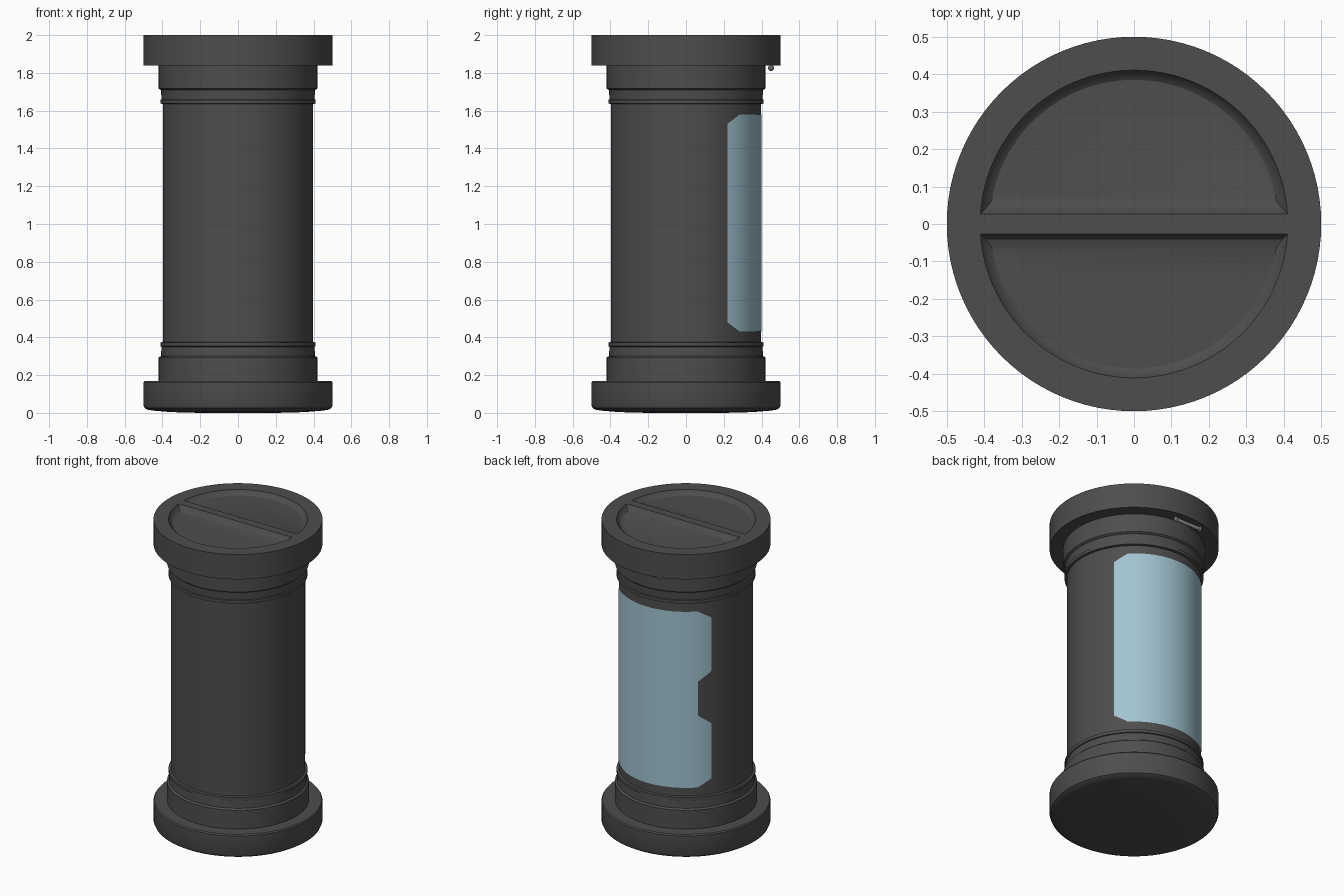
import bpy, bmesh
from math import sin, cos, pi, radians, asin, sqrt

if "Cube" in bpy.data.objects:
    bpy.data.objects.remove(bpy.data.objects["Cube"])

SEG = 96


def material(name, rgb):
    m = bpy.data.materials.new(name)
    m.diffuse_color = (*rgb, 1)
    m.use_nodes = True
    m.node_tree.nodes["Principled BSDF"].inputs["Base Color"].default_value = m.diffuse_color
    return m


charcoal = material("charcoal", (0.075, 0.075, 0.075))
blue = material("pale_blue", (0.36, 0.55, 0.64))
steel = material("steel", (0.3, 0.3, 0.3))


def finish(bm, name, mat=None, angle=30):
    bmesh.ops.recalc_face_normals(bm, faces=bm.faces)
    me = bpy.data.meshes.new(name)
    bm.to_mesh(me)
    bm.free()
    ob = bpy.data.objects.new(name, me)
    bpy.context.collection.objects.link(ob)
    if mat:
        me.materials.append(mat)
    smooth(ob, angle)
    return ob


def smooth(ob, angle=30):
    bpy.ops.object.select_all(action='DESELECT')
    ob.select_set(True)
    bpy.context.view_layer.objects.active = ob
    bpy.ops.object.shade_smooth_by_angle(angle=radians(angle))


def loft(loops, name, mat=None):
    """Skin a stack of closed loops and cap both ends."""
    bm = bmesh.new()
    rings = [[bm.verts.new(p) for p in loop] for loop in loops]
    n = len(rings[0])
    for a, b in zip(rings, rings[1:]):
        for i in range(n):
            j = (i + 1) % n
            bm.faces.new((a[i], a[j], b[j], b[i]))
    bm.faces.new(rings[0])
    bm.faces.new(rings[-1])
    return finish(bm, name, mat)


def lathe(profile, name, mat=charcoal):
    return loft([[(r * cos(2 * pi * i / SEG), r * sin(2 * pi * i / SEG), z)
                  for i in range(SEG)] for r, z in profile], name, mat)


# Tube body
lathe([(0.398, 0.3), (0.398, 1.7)], "tube_body")

# Stepped collars at both ends, mirrored about z = 1
collar = [(0.42, 0.165), (0.42, 0.292), (0.414, 0.298), (0.408, 0.30),
          (0.405, 0.35), (0.411, 0.353), (0.411, 0.372), (0.397, 0.376)]
lathe(collar, "lower_collar")
lathe([(r, 2.01 - z) for r, z in collar], "upper_collar")

# Base cap with a rounded, slightly domed underside
lathe([(0.2, 0.0), (0.35, 0.004), (0.45, 0.012), (0.48, 0.017), (0.494, 0.026),
       (0.5, 0.04), (0.5, 0.162), (0.494, 0.17)], "base_cap")

# Lid, with two half-round pockets that leave a grip bar across the middle
lid = lathe([(0.5, 1.838), (0.5, 2.0)], "lid")


def half_round(r, y0, z, side, n=48):
    a0 = asin(y0 / r)
    return [(r * cos(a0 + (pi - 2 * a0) * i / n),
             side * r * sin(a0 + (pi - 2 * a0) * i / n), z) for i in range(n + 1)]


for side in (1, -1):
    cutter = loft([half_round(r, y, z, side) for r, y, z in (
        (0.416, 0.022, 2.01), (0.410, 0.028, 1.998), (0.398, 0.042, 1.98),
        (0.385, 0.062, 1.972))], "pocket_cutter")
    cutter.hide_render = True
    mod = lid.modifiers.new("pocket", 'BOOLEAN')
    mod.operation = 'DIFFERENCE'
    mod.solver = 'EXACT'
    mod.object = cutter
    bpy.context.view_layer.objects.active = lid
    bpy.ops.object.modifier_apply(modifier=mod.name)
    bpy.data.objects.remove(cutter)
smooth(lid, 35)

# Wrapped label on the back: clipped corners, notch in the left edge
bm = bmesh.new()
R, A0, A1, CLIP = 0.401, 33, 147, 12
columns = []
for a in range(A0, A1 + 1):
    cut = 0.05 * max(0, A0 + CLIP - a, a - A1 + CLIP) / CLIP
    flare = 0.06 * max(0, a - A1 + CLIP) / CLIP
    columns.append([bm.verts.new((R * cos(radians(a)), R * sin(radians(a)), z))
                    for z in (0.43 + cut, 0.90 - flare, 1.12 + flare, 1.58 - cut)])
for i, (c, d) in enumerate(zip(columns, columns[1:])):
    for k in range(3):
        if k != 1 or A0 + i < A1 - CLIP:
            bm.faces.new((c[k], d[k], d[k + 1], c[k + 1]))
finish(bm, "label", blue)

# Small pin with a rounded head under the lid at the back


def rod(profile, name):
    n = 20
    return loft([[(x, 0.45 + r * cos(2 * pi * i / n), 1.826 + r * sin(2 * pi * i / n))
                  for i in range(n)] for r, x in profile], name, steel)


rod([(0.011, -0.13), (0.011, 0.05)], "latch_pin")
for x in (-0.13, 0.052):
    rod([(0.006, x - 0.014), (0.013, x - 0.009), (0.016, x), (0.013, x + 0.009),
         (0.006, x + 0.014)], "pin_head")
